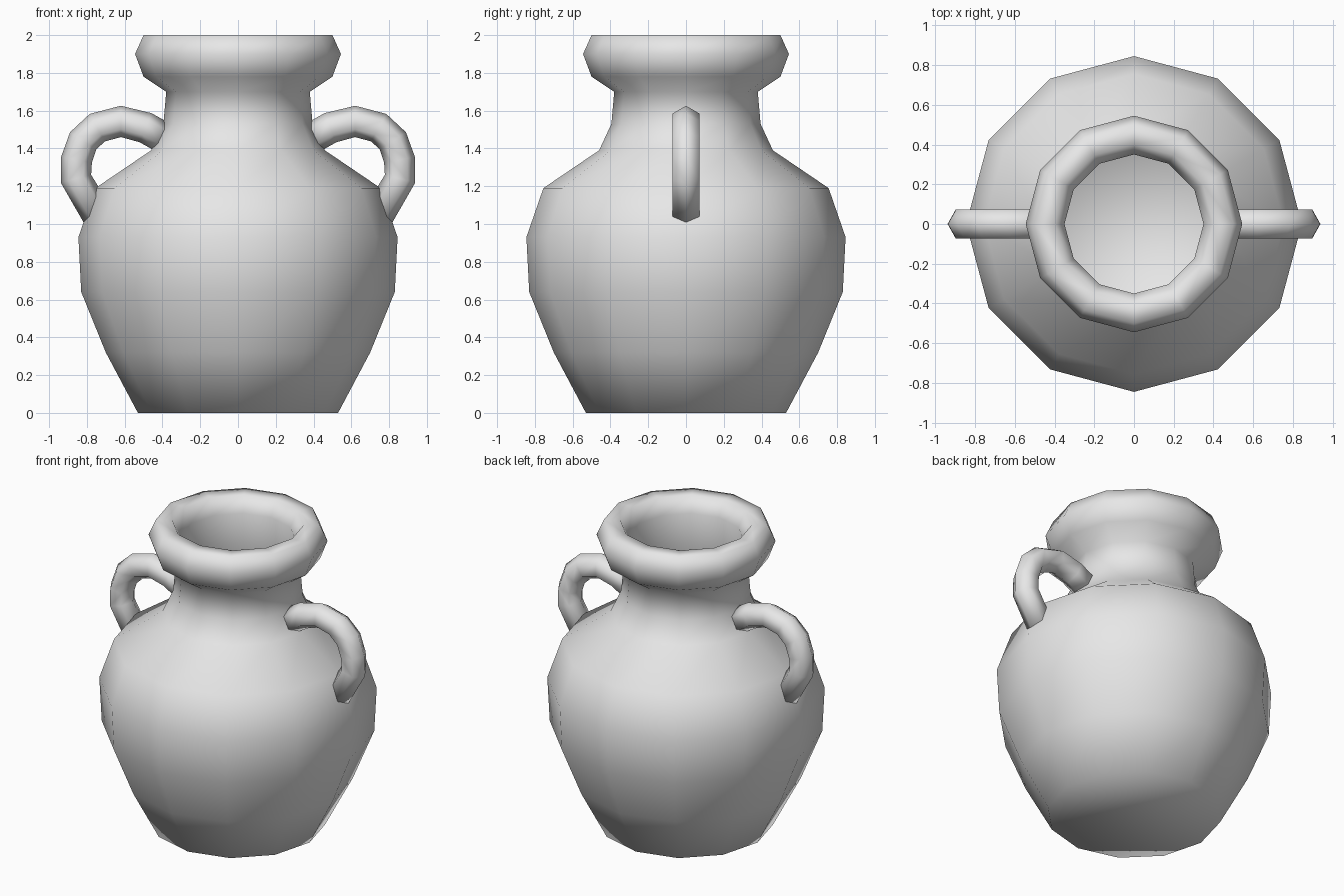
import bpy, bmesh, math
from mathutils import Vector

cube = bpy.data.objects.get("Cube")
if cube:
    bpy.data.objects.remove(cube)

clay = bpy.data.materials.new("grey_clay")
clay.use_nodes = True
GREY = (0.8, 0.8, 0.8, 1)
clay.diffuse_color = GREY
clay.node_tree.nodes["Principled BSDF"].inputs["Base Color"].default_value = GREY


def skin(name, rings, merge=0.0001):
    """Join rings of points into a closed, smooth shaded skin."""
    bm = bmesh.new()
    rows = [[bm.verts.new(p) for p in ring] for ring in rings]
    n = len(rows[0])
    for a, b in zip(rows, rows[1:]):
        for i in range(n):
            j = (i + 1) % n
            bm.faces.new((a[i], a[j], b[j], b[i]))
    bm.faces.new(rows[0][::-1])
    bm.faces.new(rows[-1])
    bmesh.ops.remove_doubles(bm, verts=bm.verts, dist=merge)
    bmesh.ops.recalc_face_normals(bm, faces=bm.faces)
    mesh = bpy.data.meshes.new(name)
    bm.to_mesh(mesh)
    bm.free()
    mesh.shade_smooth()
    mesh.materials.append(clay)
    obj = bpy.data.objects.new(name, mesh)
    bpy.context.collection.objects.link(obj)
    return obj


# Jar: twelve-sided lathe of the outer wall, rolled rim and thin inner wall
wall = [(0.53, 0), (0.70, 0.32), (0.83, 0.64), (0.845, 0.93), (0.755, 1.19),
        (0.46, 1.39), (0.395, 1.53), (0.38, 1.70)]
rim = [(0.50, 1.78), (0.545, 1.90), (0.50, 2.0), (0.40, 2.0), (0.35, 1.90)]
inner = [(r - 0.02, max(z, 0.02)) for r, z in reversed(wall)]
SIDES = 12
skin("jar", [[(r * math.cos(math.tau * i / SIDES), r * math.sin(math.tau * i / SIDES), z)
              for i in range(SIDES)] for r, z in wall + rim + inner])

# Handles: six-sided tubes swept along an arched path, one on each side
path = [Vector((x, 0, z)) for x, z in
        [(0.40, 1.46), (0.49, 1.51), (0.62, 1.543), (0.745, 1.51),
         (0.82, 1.44), (0.855, 1.34), (0.858, 1.24), (0.74, 1.04)]]
RADIUS = 0.083


def handle(name, side):
    rings = []
    for k, p in enumerate(path):
        before = (p - path[k - 1]).normalized() if k else Vector()
        after = (path[k + 1] - p).normalized() if k + 1 < len(path) else Vector()
        t = (before + after).normalized()
        out = Vector((-t.z, 0, t.x))
        ring = []
        for i in range(6):
            a = math.tau * i / 6
            q = p + RADIUS * (math.cos(a) * out + math.sin(a) * Vector((0, 1, 0)))
            ring.append((side * q.x, q.y, q.z))
        rings.append(ring)
    return skin(name, rings)


handle("left_handle", 1)
handle("right_handle", -1)
